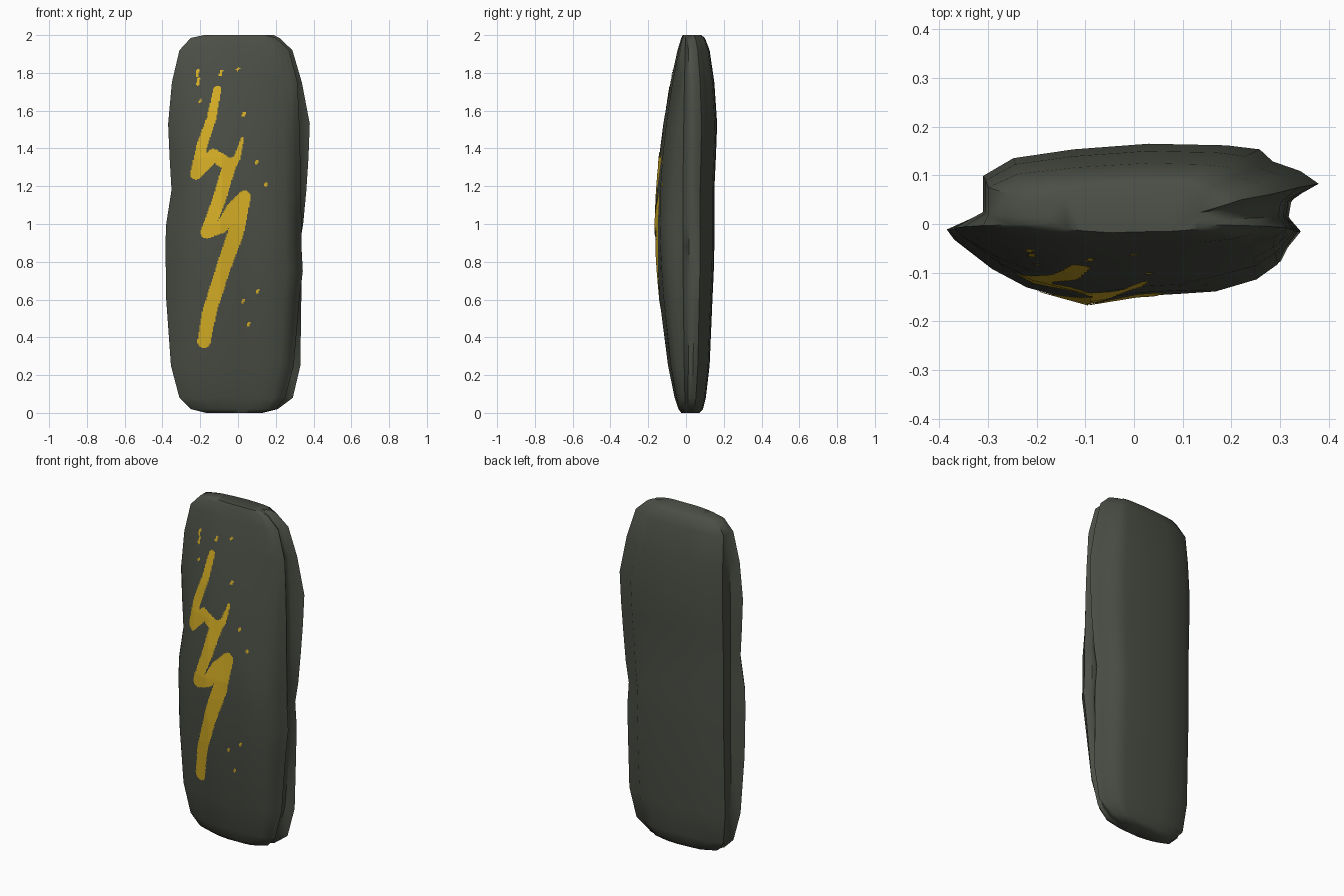
import bpy, bmesh, math
from mathutils import Vector
from mathutils.bvhtree import BVHTree


def material(name, rgb):
    m = bpy.data.materials.new(name)
    m.diffuse_color = (*rgb, 1)
    return m


def add_object(name, bm, mat, angle):
    me = bpy.data.meshes.new(name)
    bm.to_mesh(me)
    me.materials.append(mat)
    ob = bpy.data.objects.new(name, me)
    bpy.context.collection.objects.link(ob)
    bpy.ops.object.select_all(action='DESELECT')
    ob.select_set(True)
    bpy.context.view_layer.objects.active = ob
    bpy.ops.object.shade_smooth_by_angle(angle=math.radians(angle))
    return ob


stone = material("dark stone", (0.070, 0.077, 0.060))
gold = material("gold paint", (0.68, 0.43, 0.019))

# Stone slab: z, left front, left back, right front, right back, front y, back y
rows = [
    (0.000, .17, .17, .12, .13, -.025, .070),
    (0.020, .25, .24, .20, .21, -.040, .090),
    (0.080, .31, .29, .25, .29, -.060, .105),
    (0.250, .355, .31, .295, .33, -.095, .125),
    (0.600, .38, .31, .325, .335, -.140, .140),
    (0.750, .382, .31, .343, .335, -.153, .147),
    (0.880, .385, .31, .336, .325, -.161, .150),
    (1.000, .38, .31, .336, .345, -.165, .150),
    (1.180, .352, .31, .332, .362, -.157, .150),
    (1.350, .362, .31, .330, .373, -.143, .158),
    (1.530, .37, .31, .325, .380, -.120, .165),
    (1.750, .35, .305, .315, .338, -.082, .150),
    (1.920, .31, .30, .270, .288, -.045, .125),
    (1.985, .25, .25, .200, .220, -.025, .100),
    (2.000, .18, .18, .150, .190, -.018, .080),
]
# front and back profiles as fractions of width and depth
front = [(-1, .07), (-.96, .2), (-.76, .57), (-.58, .79), (-.25, 1), (.02, .9),
         (.28, .87), (.5, .84), (.75, .69), (.88, .5), (.92, .32), (1, .1)]
back = [(1, .5), (.9, .66), (.75, .78), (.68, .93), (.5, .98), (.08, 1),
        (-.4, .93), (-.8, .82), (-1, .6), (-1, .15)]


def ring(z, lf, lb, rf, rb, yf, yb):
    pts = []
    for fx, fy in front:
        y = fy * yf
        if 1.1 < z < 1.8 and .3 < fx < .9:      # shallow chip, upper right
            y += .012
        pts.append((fx * (lf if fx < 0 else rf), y, z))
    groove = min(rf, rb) - .018
    pts += [(groove, .1 * yb, z), (groove + .005, .3 * yb, z)]
    for fx, fy in back:
        pts.append((fx * (lb if fx < 0 else rb), fy * yb, z))
    return pts


bm = bmesh.new()
rings = [[bm.verts.new(p) for p in ring(*r)] for r in rows]
for a, b in zip(rings, rings[1:]):
    n = len(a)
    for i in range(n):
        j = (i + 1) % n
        bm.faces.new((a[i], a[j], b[j], b[i]))
bm.faces.new(rings[0][::-1])
bm.faces.new(rings[-1])
bmesh.ops.recalc_face_normals(bm, faces=bm.faces)
bmesh.ops.triangulate(bm, faces=bm.faces)
tree = BVHTree.FromBMesh(bm)
add_object("stone_slab", bm, stone, 50)
bm.free()

# Painted zigzag: strokes of (x, z, width)
strokes = [
    [(-.11, 1.71, .042), (-.14, 1.56, .05), (-.19, 1.42, .055), (-.222, 1.265, .062)],
    [(-.222, 1.265, .062), (-.13, 1.365, .065), (-.045, 1.31, .07),
     (-.005, 1.35, .035), (.025, 1.455, .016)],
    [(-.045, 1.31, .07), (-.10, 1.13, .07), (-.165, .955, .065)],
    [(-.165, .955, .065), (-.085, .985, .065), (-.03, 1.085, .06), (.035, 1.145, .065)],
    [(.035, 1.145, .065), (-.01, .96, .085), (-.08, .76, .075),
     (-.15, .54, .075), (-.18, .38, .07)],
]
# small drips around it
for x, z, h in [(-.215, 1.80, .03), (-.21, 1.755, .03), (-.20, 1.65, .01), (0, 1.82, .01),
                (-.09, 1.80, .02), (.03, 1.58, .012), (.10, 1.33, .012), (.148, 1.21, .01),
                (.105, .645, .012), (.025, .59, .012), (.055, .47, .012)]:
    strokes.append([(x - .003, z - h / 2, .014), (x + .003, z + h / 2, .014)])


def painted(x, z):
    p = Vector((x, z))
    for s in strokes:
        for a, b in zip(s, s[1:]):
            pa, d = Vector(a[:2]), Vector(b[:2]) - Vector(a[:2])
            t = max(0, min(1, (p - pa).dot(d) / d.length_squared))
            if (p - pa - d * t).length < (a[2] + (b[2] - a[2]) * t) / 2:
                return True
    return False


# fine cells laid just over the slab's front face
step = .006
bm = bmesh.new()
grid = {}


def corner(i, k):
    if (i, k) not in grid:
        x, z = -.27 + i * step, .32 + k * step
        hit = tree.ray_cast(Vector((x, -1, z)), Vector((0, 1, 0)))[0]
        grid[i, k] = bm.verts.new((x, hit.y - .0025, z))
    return grid[i, k]


for i in range(75):
    for k in range(255):
        if painted(-.27 + (i + .5) * step, .32 + (k + .5) * step):
            bm.faces.new((corner(i, k), corner(i + 1, k), corner(i + 1, k + 1), corner(i, k + 1)))
add_object("painted_zigzag", bm, gold, 40)
bm.free()
